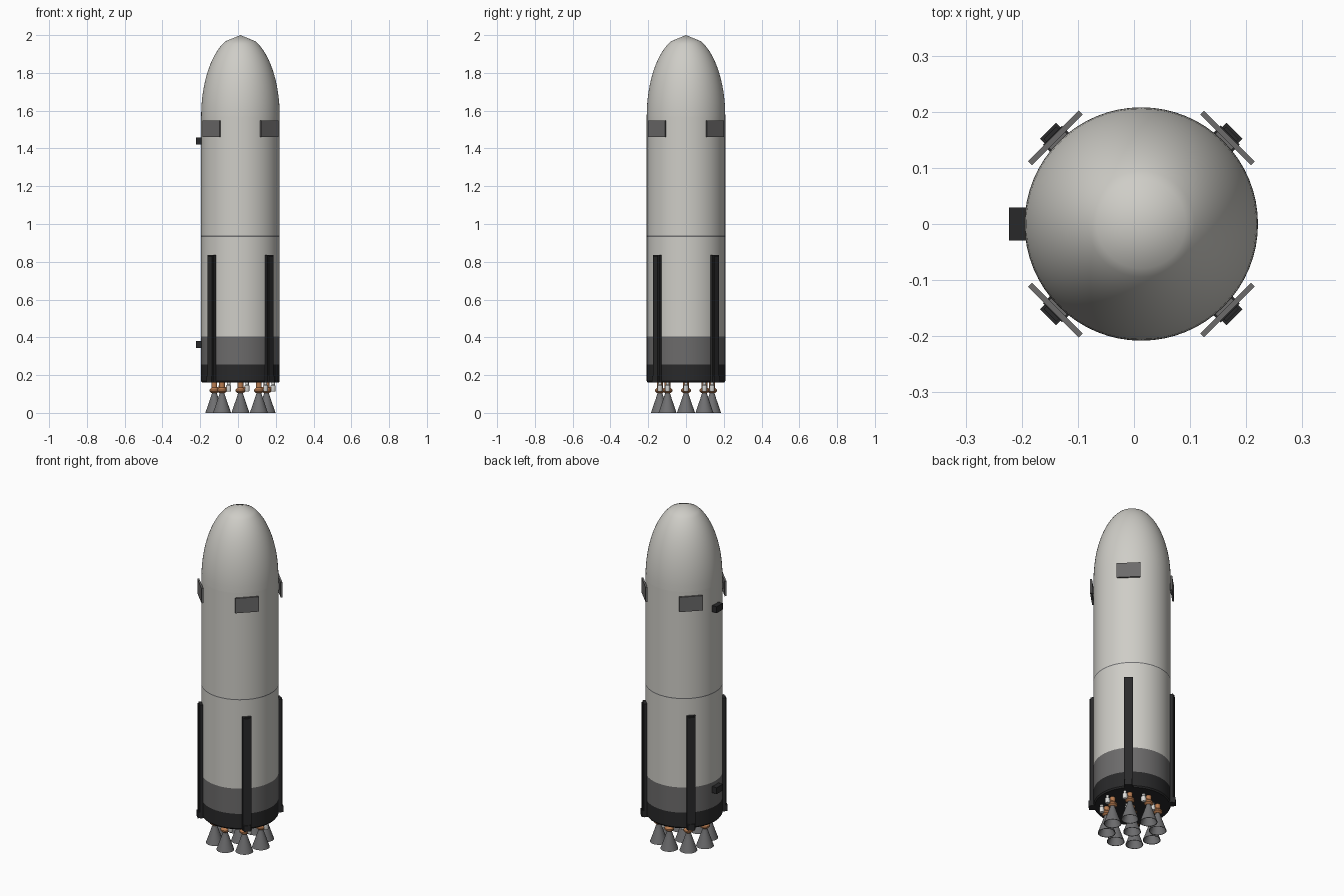
import bpy, bmesh, math
from mathutils import Matrix, Vector

cube = bpy.data.objects.get("Cube")
if cube:
    bpy.data.objects.remove(cube)

AXIS_X = 0.013   # body axis, shifted by the side boxes
R = 0.208        # body radius


def material(name, rgb):
    m = bpy.data.materials.new(name)
    m.use_nodes = True
    color = (*rgb, 1)
    m.diffuse_color = color
    m.node_tree.nodes["Principled BSDF"].inputs["Base Color"].default_value = color
    return m


white = material("warm white", (0.62, 0.61, 0.57))
grey = material("dark grey", (0.15, 0.147, 0.147))
black = material("black", (0.022, 0.022, 0.023))
steel = material("nozzle steel", (0.16, 0.16, 0.165))
copper = material("copper", (0.48, 0.2, 0.08))
pale = material("pale metal", (0.72, 0.72, 0.7))


def finish(name, bm, mats, smooth=True):
    bmesh.ops.recalc_face_normals(bm, faces=bm.faces)
    mesh = bpy.data.meshes.new(name)
    bm.to_mesh(mesh)
    bm.free()
    for m in mats:
        mesh.materials.append(m)
    ob = bpy.data.objects.new(name, mesh)
    bpy.context.collection.objects.link(ob)
    if smooth:
        bpy.ops.object.select_all(action='DESELECT')
        ob.select_set(True)
        bpy.context.view_layer.objects.active = ob
        bpy.ops.object.shade_smooth_by_angle(angle=math.radians(35))
    return ob


def lathe(bm, profile, sides, center=(0, 0)):
    """Revolve (radius, z) points about a vertical axis."""
    offset = Vector((*center, 0))
    verts = [bm.verts.new(offset + Vector((r, 0, z))) for r, z in profile]
    edges = [bm.edges.new(pair) for pair in zip(verts, verts[1:])]
    out = bmesh.ops.spin(bm, geom=verts + edges, cent=offset, axis=(0, 0, 1),
                         angle=math.tau, steps=sides, use_duplicate=False)
    bmesh.ops.remove_doubles(bm, verts=bm.verts, dist=1e-5)


def box(bm, lo, hi, turn=0.0):
    """Box between two corners, turned about the body axis."""
    lo, hi = Vector(lo), Vector(hi)
    mat = (Matrix.Translation((AXIS_X, 0, 0)) @ Matrix.Rotation(turn, 4, 'Z')
           @ Matrix.Translation((lo + hi) / 2) @ Matrix.Diagonal((*(hi - lo), 1)))
    bmesh.ops.create_cube(bm, size=1, matrix=mat)


# Body tube with closed base, coloured by height
bm = bmesh.new()
tube = [(0, 0.16), (R - 0.006, 0.16), (R, 0.168), (R, 0.255), (R, 0.405),
        (R, 0.932), (R, 0.938), (R, 1.57)]
lathe(bm, tube, 64, (AXIS_X, 0))
for f in bm.faces:
    z = f.calc_center_median().z
    f.material_index = 2 if z < 0.255 else 1 if z < 0.405 else 3 if 0.932 < z < 0.938 else 0
finish("body", bm, [white, grey, black, steel])

# Nose cone
bm = bmesh.new()
angles = [math.radians(90 * i / 20) for i in range(16)]
nose = [(R * math.cos(a), 1.57 + 0.43 * math.sin(a)) for a in angles] + [(0, 2.0)]
lathe(bm, nose, 64, (AXIS_X, 0))
finish("nose_cone", bm, [white])

# Fins and folded legs on the four diagonals
for i, side in enumerate(("back_left", "back_right", "front_right", "front_left")):
    turn = math.radians(45 + 90 * i)
    bm = bmesh.new()
    box(bm, (0.212, -0.064, 1.46), (0.222, 0.064, 1.548), turn)
    box(bm, (0.2, -0.02, 1.485), (0.213, 0.02, 1.523), turn)
    finish("fin_" + side, bm, [grey], False)

    bm = bmesh.new()
    box(bm, (0.2, -0.024, 0.16), (0.224, 0.024, 0.835), turn)
    box(bm, (0.22, -0.016, 0.16), (0.23, 0.016, 0.83), turn)
    box(bm, (0.22, -0.02, 0.16), (0.235, 0.02, 0.195), turn)
    finish("leg_" + side, bm, [black], False)

# Boxes on the right side
for name, z in (("upper", 1.44), ("lower", 0.362)):
    bm = bmesh.new()
    box(bm, (-0.236, -0.029, z - 0.019), (-0.2, 0.029, z + 0.019))
    finish(name + "_side_box", bm, [black], False)

# Engines: one in the middle, eight around it
bell = [(0.012, 0.112), (0.014, 0.1), (0.022, 0.075), (0.034, 0.04), (0.048, 0),
        (0.045, 0), (0.031, 0.04), (0.019, 0.075), (0.01, 0.1), (0, 0.1)]
head = [(0, 0.105), (0.015, 0.105), (0.026, 0.114), (0.026, 0.122),
        (0.015, 0.134), (0.015, 0.162)]
pump = [(0, 0.114), (0.011, 0.114), (0.013, 0.119), (0.013, 0.144),
        (0.009, 0.149), (0.009, 0.162)]
spots = [(AXIS_X, 0)] + [(AXIS_X + 0.138 * math.cos(i * math.tau / 8),
                          0.138 * math.sin(i * math.tau / 8)) for i in range(8)]
for n, (x, y) in enumerate(spots):
    for part, profile, shift, mat in (("nozzle", bell, 0, steel),
                                      ("engine_head", head, 0, copper),
                                      ("engine_pump", pump, 0.035, pale)):
        bm = bmesh.new()
        lathe(bm, profile, 24, (x + shift, y))
        finish(f"{part}_{n}", bm, [mat])
    # Pipe joining pump and head
    bm = bmesh.new()
    box(bm, (x - AXIS_X, y - 0.006, 0.126), (x - AXIS_X + 0.035, y + 0.006, 0.138))
    finish(f"engine_pipe_{n}", bm, [copper], False)
